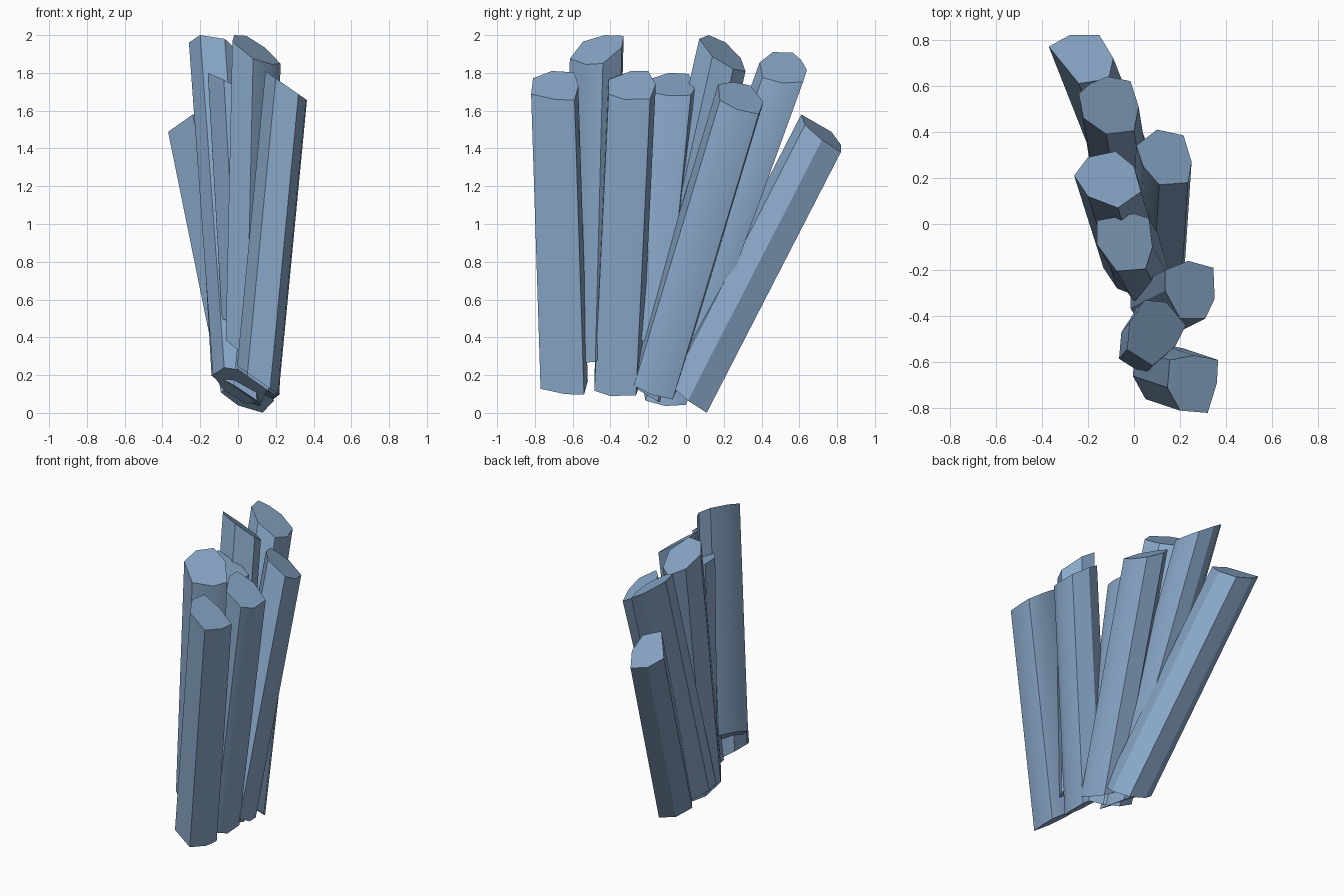
import bpy, bmesh, math
from mathutils import Vector

if "Cube" in bpy.data.objects:
    bpy.data.objects.remove(bpy.data.objects["Cube"])

stone = bpy.data.materials.new("blue_grey_crystal")
stone.diffuse_color = (0.25, 0.39, 0.58, 1.0)
stone.use_nodes = True
stone.node_tree.nodes["Principled BSDF"].inputs["Base Color"].default_value = stone.diffuse_color


def column(name, outline, plane, axis):
    """Leaning prism: outline is the top rim in plan, plane = (x, y, z, slope_x, slope_y)
    gives the slanted cut, axis runs from the top rim to the bottom rim."""
    x0, y0, z0, gx, gy = plane
    bm = bmesh.new()
    rim = [bm.verts.new((x, y, z0 + gx * (x - x0) + gy * (y - y0))) for x, y in outline]
    base = bm.faces.new(rim)
    cap = bmesh.ops.extrude_face_region(bm, geom=[base], use_keep_orig=True)
    moved = [g for g in cap["geom"] if isinstance(g, bmesh.types.BMVert)]
    bmesh.ops.translate(bm, verts=moved, vec=Vector(axis))
    bmesh.ops.recalc_face_normals(bm, faces=bm.faces)
    mesh = bpy.data.meshes.new(name)
    bm.to_mesh(mesh)
    bm.free()
    mesh.materials.append(stone)
    obj = bpy.data.objects.new(name, mesh)
    bpy.context.collection.objects.link(obj)
    bpy.context.view_layer.objects.active = obj
    obj.select_set(True)
    bpy.ops.object.shade_smooth_by_angle(angle=math.radians(30))
    obj.select_set(False)


# Back columns, leaning strongly backwards
column("back_column",
       [(-.37, .77), (-.28, .82), (-.15, .82), (-.09, .72), (-.11, .63), (-.24, .61)],
       (-.24, .61, 1.58, -.30, -.82), (.28, -.71, -1.38))
column("back_middle_column",
       [(-.24, .565), (-.19, .61), (-.115, .64), (-.015, .62), (.02, .51), (0, .405),
        (-.12, .39), (-.22, .46)],
       (-.22, .46, 1.91, -.65, -.15), (.10, -.62, -1.71))

# Middle columns
column("right_middle_column",
       [(.01, .34), (.10, .41), (.215, .385), (.25, .27), (.235, .18), (.11, .17), (.04, .25)],
       (.11, .17, 1.74, -.65, -.42), (-.03, -.455, -1.51))
column("left_tall_column",
       [(-.26, .21), (-.20, .29), (-.08, .315), (0, .25), (.03, .14), (-.07, .07), (-.20, .12)],
       (-.20, .12, 2.0, -.43, -.72), (.127, -.40, -1.76))
column("left_short_column",
       [(-.16, .015), (0, .045), (.065, .025), (.08, -.10), (.05, -.195), (-.075, -.205),
        (-.16, -.09)],
       (-.16, -.09, 1.80, -.50, -.05), (.075, -.13, -1.30))

# Front columns, nearly upright
column("right_column",
       [(.135, -.20), (.235, -.16), (.345, -.19), (.35, -.325), (.31, -.41), (.20, -.41),
        (.135, -.29)],
       (.135, -.29, 1.81, -.70, 0), (-.15, -.075, -1.57))
column("front_tall_column",
       [(.045, -.33), (.14, -.34), (.225, -.44), (.18, -.53), (.08, -.615), (-.03, -.545),
        (-.02, -.43)],
       (-.02, -.43, 2.0, -.60, .35), (-.035, -.04, -1.58))
column("front_column",
       [(.155, -.59), (.26, -.57), (.365, -.59), (.36, -.69), (.32, -.82), (.20, -.81),
        (.145, -.71)],
       (.145, -.71, 1.81, -.70, 0), (-.15, .05, -1.56))
